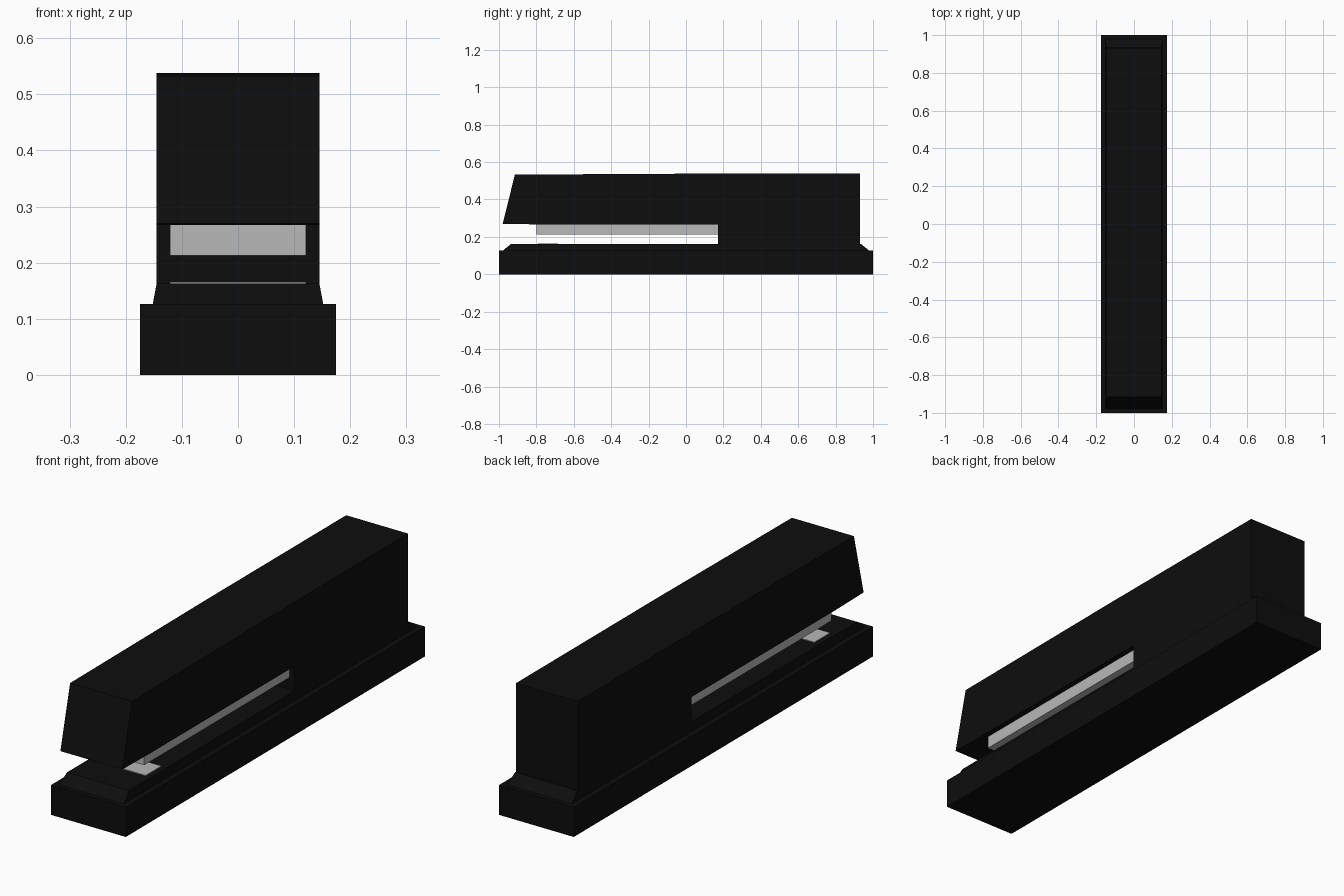
import bpy
import bmesh

cube = bpy.data.objects.get("Cube")
if cube:
    bpy.data.objects.remove(cube, do_unlink=True)


def make_material(name, colour):
    mat = bpy.data.materials.new(name)
    mat.use_nodes = True
    mat.diffuse_color = colour
    bsdf = mat.node_tree.nodes["Principled BSDF"]
    bsdf.inputs["Base Color"].default_value = colour
    return mat


black = make_material("black plastic", (0.004, 0.004, 0.004, 1))
steel = make_material("brushed steel", (0.48, 0.48, 0.48, 1))


def finish(name, bm, mat):
    bmesh.ops.recalc_face_normals(bm, faces=bm.faces)
    mesh = bpy.data.meshes.new(name)
    bm.to_mesh(mesh)
    bm.free()
    mesh.materials.append(mat)
    obj = bpy.data.objects.new(name, mesh)
    bpy.context.collection.objects.link(obj)
    return obj


def loft(name, bottom, top, mat):
    """Block between two rectangles, each (half width, y front, y back, z)."""
    bm = bmesh.new()
    rings = []
    for w, y0, y1, z in (bottom, top):
        corners = ((-w, y0), (w, y0), (w, y1), (-w, y1))
        rings.append([bm.verts.new((x, y, z)) for x, y in corners])
    low, high = rings
    bm.faces.new(low[::-1])
    bm.faces.new(high)
    for i in range(4):
        j = (i + 1) % 4
        bm.faces.new((low[i], low[j], high[j], high[i]))
    return finish(name, bm, mat)


def extrude_profile(name, points, half_width, mat):
    """Side profile of (y, z) points extruded across the width."""
    bm = bmesh.new()
    face = bm.faces.new([bm.verts.new((-half_width, y, z)) for y, z in points])
    result = bmesh.ops.extrude_face_region(bm, geom=[face])
    moved = [v for v in result["geom"] if isinstance(v, bmesh.types.BMVert)]
    bmesh.ops.translate(bm, verts=moved, vec=(2 * half_width, 0, 0))
    return finish(name, bm, mat)


# Base with a tapered raised deck
loft("base", (0.175, -1, 1, 0), (0.175, -1, 1, 0.126), black)
loft("base_deck", (0.152, -0.98, 0.98, 0.126), (0.145, -0.935, 0.935, 0.163), black)

# Upper arm with raked nose and solid rear block
arm = [(-0.98, 0.27), (-0.915, 0.533), (0, 0.538), (0.93, 0.538),
       (0.93, 0.16), (0.17, 0.16), (0.17, 0.267), (-0.8, 0.267)]
extrude_profile("upper_arm", arm, 0.145, black)

# Steel magazine under the arm and anvil plate on the deck
loft("magazine", (0.121, -0.8, 0.175, 0.213), (0.121, -0.8, 0.175, 0.268), steel)
loft("anvil_plate", (0.121, -0.79, -0.685, 0.16), (0.121, -0.79, -0.685, 0.166), steel)
